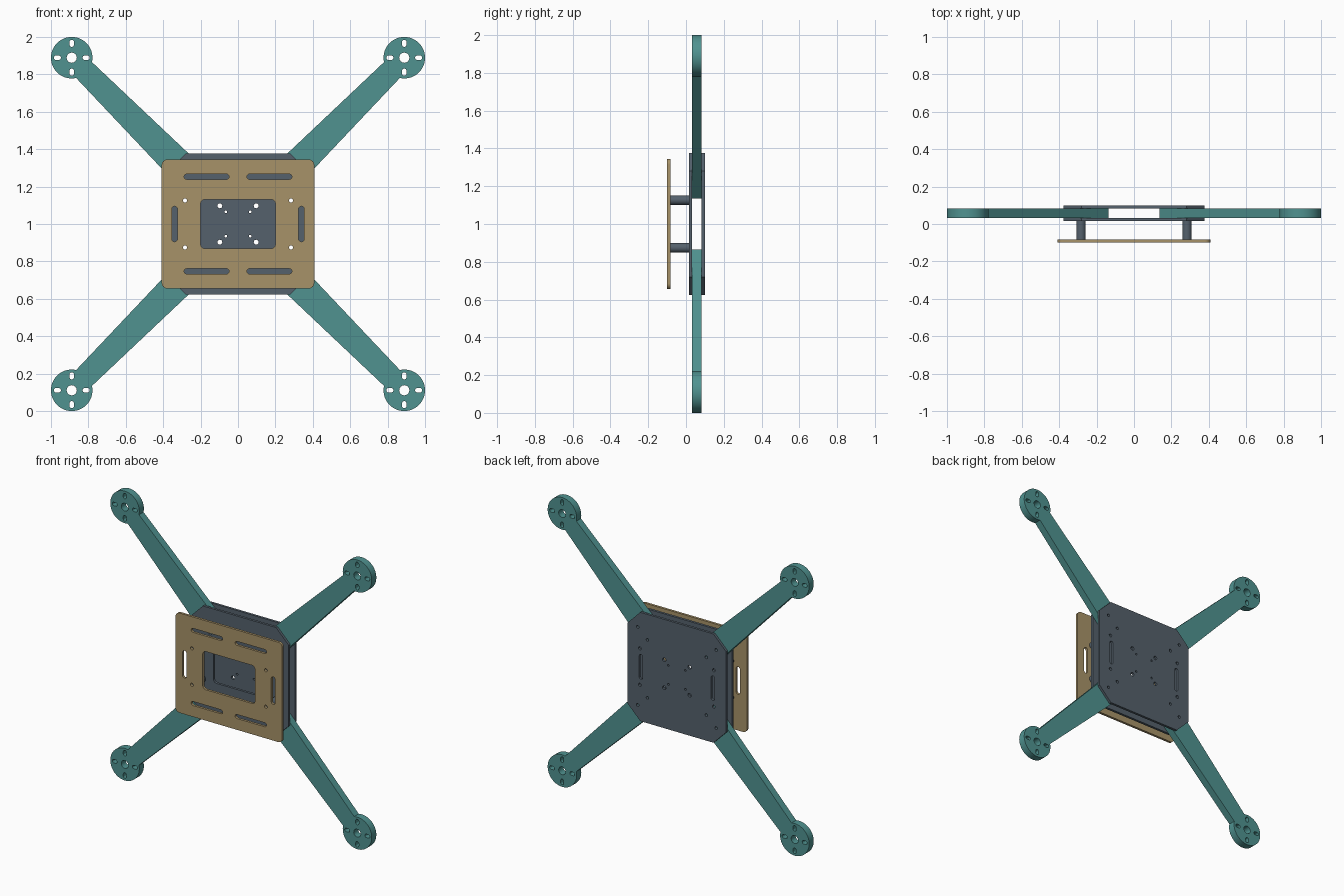
import bpy, bmesh
from math import sin, cos, pi, radians, asin, sqrt

if "Cube" in bpy.data.objects:
    bpy.data.objects.remove(bpy.data.objects["Cube"])

def material(name, rgb):
    m = bpy.data.materials.new(name)
    m.diffuse_color = (*rgb, 1)
    m.use_nodes = True
    m.node_tree.nodes["Principled BSDF"].inputs["Base Color"].default_value = m.diffuse_color
    return m

TEAL = material("teal", (0.08, 0.29, 0.28))
TAN = material("tan", (0.39, 0.29, 0.14))
SLATE = material("slate", (0.09, 0.12, 0.15))

def circle(x, z, r, n=24):
    return [(x + r * cos(2 * pi * i / n), z + r * sin(2 * pi * i / n)) for i in range(n)]

def rounded(x, z, hx, hz, r, n=8):
    # rounded rectangle, or a slot when r equals the smaller half size
    pts = []
    for k, (sx, sz) in enumerate(((1, 1), (-1, 1), (-1, -1), (1, -1))):
        for i in range(n + 1):
            a = pi / 2 * (k + i / n)
            pts.append((x + sx * (hx - r) + r * cos(a), z + sz * (hz - r) + r * sin(a)))
    return [p for i, p in enumerate(pts)
            if abs(p[0] - pts[i - 1][0]) + abs(p[1] - pts[i - 1][1]) > 1e-5]

def sheet(name, loops, y0, y1, mat):
    # first loop is the outline, the others are holes; thickness runs from y0 to y1
    cu = bpy.data.curves.new(name, 'CURVE')
    cu.dimensions = '2D'
    cu.fill_mode = 'BOTH'
    cu.extrude = (y1 - y0) / 2
    for pts in loops:
        sp = cu.splines.new('POLY')
        sp.points.add(len(pts) - 1)
        for p, (x, z) in zip(sp.points, pts):
            p.co = (x, z, 0, 1)
        sp.use_cyclic_u = True
    tmp = bpy.data.objects.new(name + "_outline", cu)
    bpy.context.collection.objects.link(tmp)
    dg = bpy.context.evaluated_depsgraph_get()
    me = bpy.data.meshes.new_from_object(tmp.evaluated_get(dg))
    bpy.data.objects.remove(tmp)
    bm = bmesh.new()
    bm.from_mesh(me)
    bmesh.ops.remove_doubles(bm, verts=bm.verts, dist=1e-5)
    bmesh.ops.recalc_face_normals(bm, faces=bm.faces)
    bm.to_mesh(me)
    bm.free()
    me.materials.clear()
    me.materials.append(mat)
    ob = bpy.data.objects.new(name, me)
    bpy.context.collection.objects.link(ob)
    ob.rotation_euler = (radians(90), 0, 0)
    ob.location = (0, (y0 + y1) / 2, 1)
    bpy.ops.object.select_all(action='DESELECT')
    ob.select_set(True)
    bpy.context.view_layer.objects.active = ob
    bpy.ops.object.shade_smooth_by_angle(angle=radians(30))
    return ob

CORNERS = [(sx, sz) for sx in (-1, 1) for sz in (-1, 1)]

def four(x, z, r):
    return [circle(sx * x, sz * z, r, 16) for sx, sz in CORNERS]

# shared hole patterns
post_holes = four(0.283, 0.126, 0.011)
arm_holes = four(0.30, 0.27, 0.010) + four(0.225, 0.20, 0.010)
window = rounded(0, 0, 0.2, 0.132, 0.025)

# front tray with window and strap slots
slots = [rounded(sx * 0.168, sz * 0.253, 0.12, 0.014, 0.014) for sx, sz in CORNERS]
slots += [rounded(s * 0.339, 0, 0.015, 0.095, 0.0149) for s in (-1, 1)]
sheet("battery_tray", [rounded(0, 0, 0.408, 0.345, 0.03), window] + slots + post_holes,
      -0.1, -0.083, TAN)

# chamfered hub plates
h, c = 0.376, 0.28
octagon = [(h, -c), (h, c), (c, h), (-c, h), (-h, c), (-h, -c), (-c, -h), (c, -h)]
sheet("front_hub_plate", [octagon, window] + post_holes + arm_holes, 0.016, 0.033, SLATE)
side_slots = [rounded(s * 0.275, 0, 0.013, 0.085, 0.0129) for s in (-1, 1)]
sheet("back_hub_plate", [octagon] + side_slots + post_holes + arm_holes
      + four(0.097, 0.097, 0.013) + four(0.065, 0.065, 0.007), 0.083, 0.1, SLATE)

# tapered arms ending in round motor mounts
P, R = 0.889, 0.111
a0 = asin(0.06 / R)
arc = [radians(225) + a0 + (2 * pi - 2 * a0) * i / 48 for i in range(49)]
outline = [(P + R * cos(a), P + R * sin(a)) for a in arc]
t, w = 0.276, 0.085
outline += [((t - w) / sqrt(2), (t + w) / sqrt(2)), ((t + w) / sqrt(2), (t - w) / sqrt(2))]
arm_loops = [outline, circle(P, P, 0.027)]
arm_loops += [rounded(P + s * 0.077, P, 0.019, 0.012, 0.0119) for s in (-1, 1)]
arm_loops += [rounded(P, P + s * 0.077, 0.012, 0.019, 0.0119) for s in (-1, 1)]
arm_loops += [circle(0.30, 0.27, 0.010, 16), circle(0.225, 0.20, 0.010, 16)]
# the outline's two end points follow the arc end on the low-x side
if outline[48][0] > outline[48][1]:
    outline[49], outline[50] = outline[50], outline[49]
for sx, sz in CORNERS:
    name = ("upper" if sz > 0 else "lower") + ("_right" if sx > 0 else "_left") + "_arm"
    sheet(name, [[(sx * x, sz * z) for x, z in lp] for lp in arm_loops], 0.033, 0.083, TEAL)

# hollow posts between tray and hub
for sx, sz in CORNERS:
    name = ("upper" if sz > 0 else "lower") + ("_right" if sx > 0 else "_left") + "_standoff"
    sheet(name, [circle(sx * 0.283, sz * 0.126, 0.025), circle(sx * 0.283, sz * 0.126, 0.011, 16)],
          -0.083, 0.016, SLATE)
